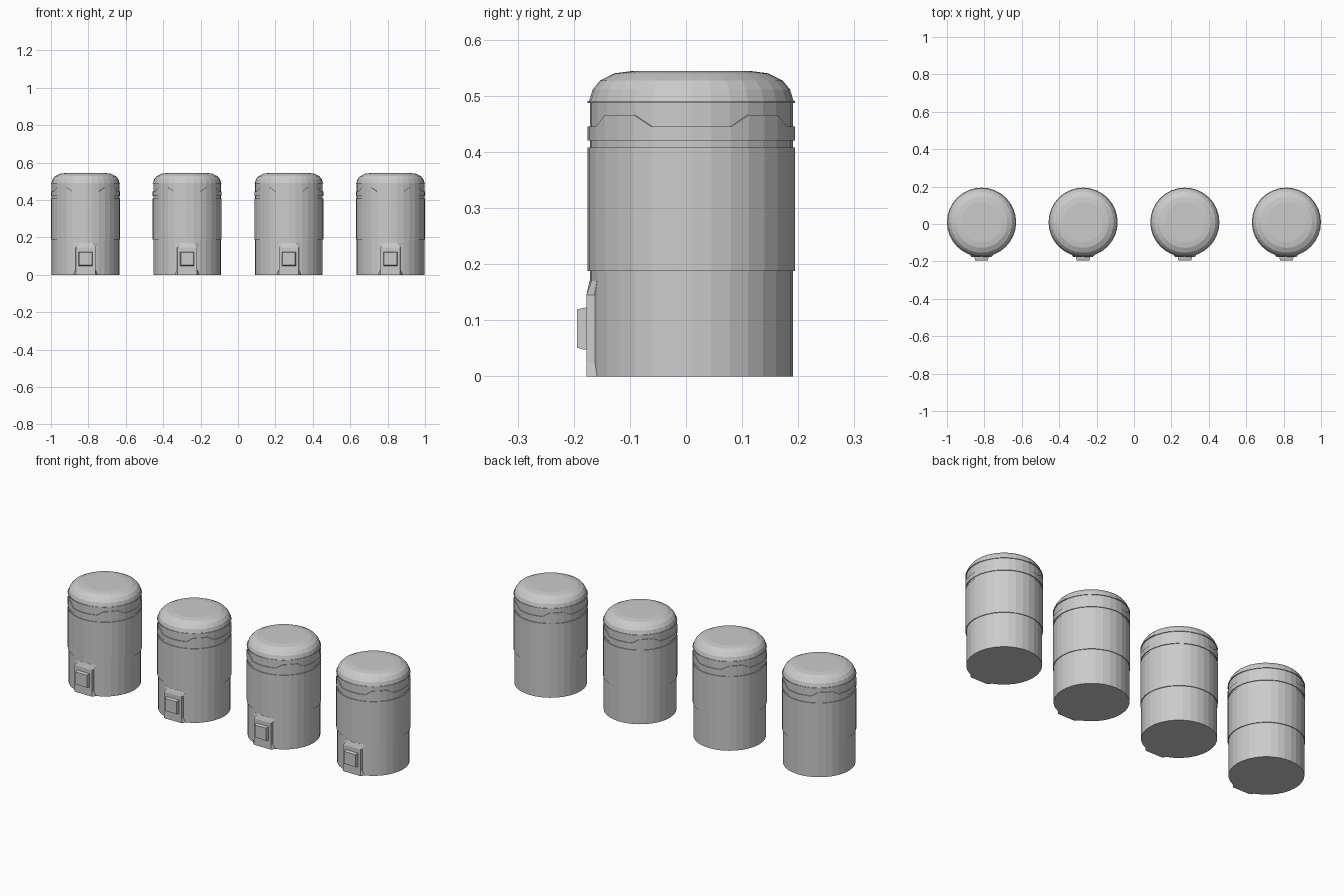
import bpy
import bmesh
from math import sin, cos, radians

if "Cube" in bpy.data.objects:
    bpy.data.objects.remove(bpy.data.objects["Cube"], do_unlink=True)

grey = bpy.data.materials.new("plain grey")
grey.use_nodes = True
grey.diffuse_color = (0.6, 0.6, 0.6, 1)
grey.node_tree.nodes["Principled BSDF"].inputs["Base Color"].default_value = (0.6, 0.6, 0.6, 1)

SIDES = 32
INNER, OUTER = 0.181, 0.185
AXIS_Y = 0.0095


def loft(name, rings, cap_start=True, cap_end=True):
    """Skin a stack of closed rings into one flat-shaded mesh."""
    bm = bmesh.new()
    loops = [[bm.verts.new(p) for p in ring] for ring in rings]
    for low, high in zip(loops, loops[1:]):
        for i in range(len(low)):
            j = (i + 1) % len(low)
            bm.faces.new((low[i], low[j], high[j], high[i]))
    if cap_start:
        bm.faces.new(loops[0][::-1])
    if cap_end:
        bm.faces.new(loops[-1])
    bmesh.ops.recalc_face_normals(bm, faces=bm.faces)
    mesh = bpy.data.meshes.new(name)
    bm.to_mesh(mesh)
    bm.free()
    mesh.materials.append(grey)
    return mesh


def wave(angle):
    """Height of the stepped band edge: low on the axes, high on the diagonals."""
    off_axis = min(angle % 90, 90 - angle % 90)
    return 0.445 if off_axis < 23 else 0.466


def lathe(name, profile, **caps):
    rings = []
    for r, z in profile:
        ring = []
        for i in range(SIDES):
            a = 360 * i / SIDES
            h = z(a) if callable(z) else z
            ring.append((r * cos(radians(a)), r * sin(radians(a)), h))
        rings.append(ring)
    return loft(name, rings, **caps)


# Barrel: recessed foot, thick sleeve, groove, and a band with a stepped top
body = lathe("barrel", [
    (INNER, 0), (INNER, 0.188), (OUTER, 0.188), (OUTER, 0.408),
    (INNER, 0.408), (INNER, 0.42), (OUTER, 0.42), (OUTER, wave),
    (INNER, wave), (INNER, 0.487)], cap_end=False)

# Lid: thin rim and rounded dome with a flat top
lid = lathe("lid", [
    (INNER, 0.487), (OUTER, 0.487), (OUTER, 0.491), (0.182, 0.491),
    (0.176, 0.511), (0.163, 0.527), (0.137, 0.54), (0.107, 0.544)],
    cap_start=False)


# Front panel: flat face blending into the barrel at its top and foot
def panel_ring(z, side, front, depth, middle):
    edge = -(INNER**2 - side**2) ** 0.5
    return [(-side, -0.15, z), (-side, edge, z), (-front, -depth, z),
            (0, -middle, z), (front, -depth, z), (side, edge, z),
            (side, -0.15, z)]


FACE = 0.187
panel = loft("front_panel", [
    panel_ring(0, 0.066, 0.052, FACE, FACE),
    panel_ring(0.025, 0.054, 0.052, FACE, FACE),
    panel_ring(0.145, 0.054, 0.052, FACE, FACE),
    panel_ring(0.17, 0.066, 0.036, 0.178, 0.1815)])


# Raised square block on the panel, slightly tapered towards the front
def square(y, half):
    return [(x * half, y, 0.085 + z * half)
            for x, z in ((-1, -1), (1, -1), (1, 1), (-1, 1))]


block = loft("panel_block", [square(-0.18, 0.038), square(-0.193, 0.037),
                             square(-0.204, 0.034)])

# Row of four identical canisters
for n, x in enumerate((-0.815, -0.272, 0.272, 0.815), 1):
    for mesh in (body, lid, panel, block):
        part = bpy.data.objects.new(f"{mesh.name}_{n}", mesh)
        part.location = (x, AXIS_Y, 0)
        bpy.context.collection.objects.link(part)
